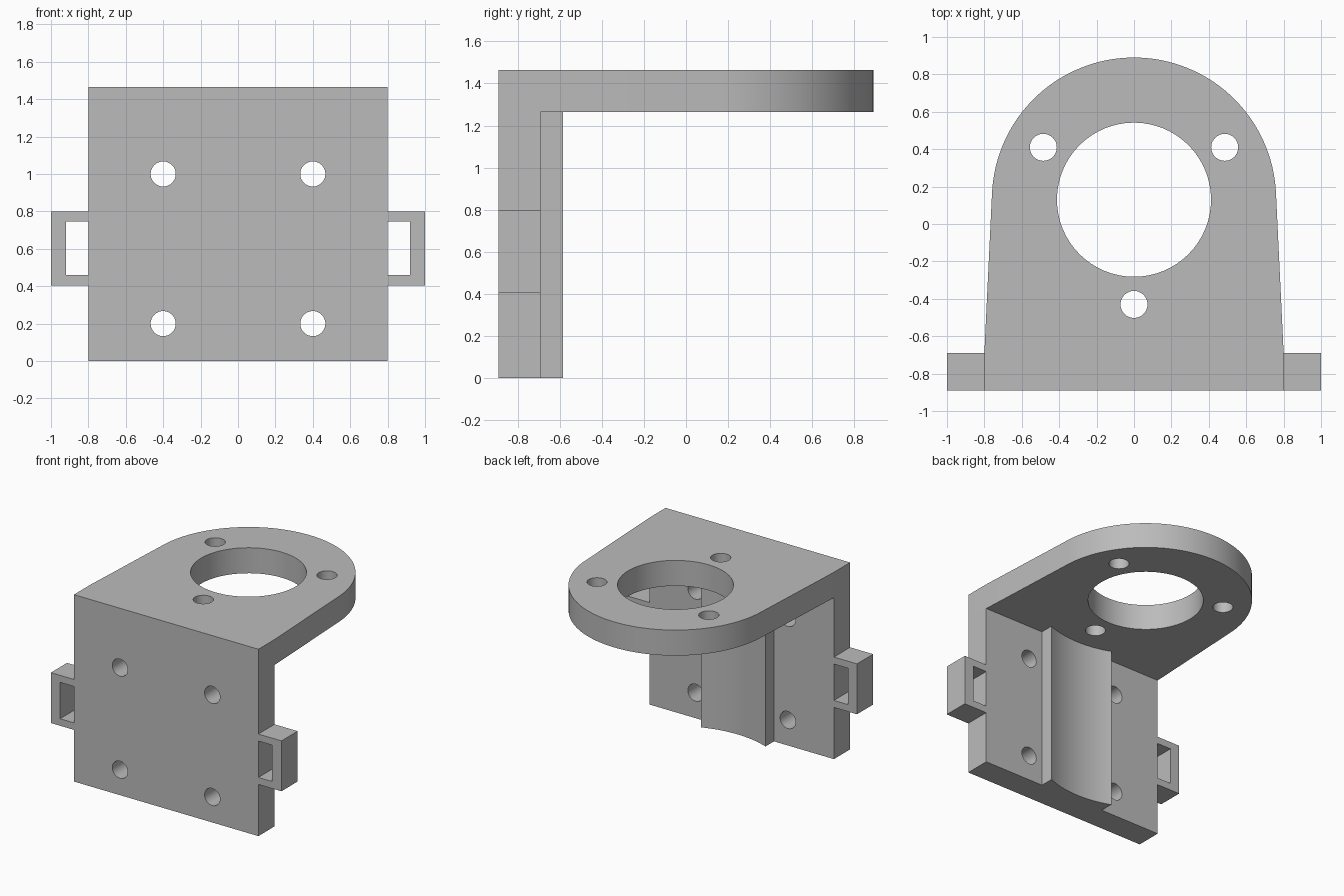
import bpy
import bmesh
from math import sin, cos, radians, atan2, acos, hypot, pi

cube = bpy.data.objects.get("Cube")
if cube:
    bpy.data.objects.remove(cube, do_unlink=True)

grey = bpy.data.materials.new("light grey")
grey.use_nodes = True
colour = (0.5, 0.5, 0.5, 1)
grey.diffuse_color = colour
grey.node_tree.nodes["Principled BSDF"].inputs["Base Color"].default_value = colour

FRONT, BACK = -0.89, -0.69      # wall faces
HALF_W = 0.8                    # half width of the wall
UNDER, TOP = 1.265, 1.465       # shelf faces
CENTRE_Y = 0.13                 # bore axis


def prism(name, outline, lo, hi, plane="XY"):
    """Extrude an outline from lo to hi, along z (XY) or along y (XZ)."""
    bm = bmesh.new()
    place = (lambda a, b, h: (a, b, h)) if plane == "XY" else (lambda a, b, h: (a, h, b))
    rings = [[bm.verts.new(place(a, b, h)) for a, b in outline] for h in (lo, hi)]
    for ring in rings:
        bm.faces.new(ring)
    n = len(outline)
    for i in range(n):
        j = (i + 1) % n
        bm.faces.new((rings[0][i], rings[0][j], rings[1][j], rings[1][i]))
    bmesh.ops.recalc_face_normals(bm, faces=bm.faces)
    mesh = bpy.data.meshes.new(name)
    bm.to_mesh(mesh)
    bm.free()
    mesh.materials.append(grey)
    obj = bpy.data.objects.new(name, mesh)
    bpy.context.collection.objects.link(obj)
    return obj


def arc(cx, cy, r, start, end, steps):
    angles = [start + (end - start) * i / steps for i in range(steps + 1)]
    return [(cx + r * cos(t), cy + r * sin(t)) for t in angles]


def select_only(obj):
    bpy.ops.object.select_all(action="DESELECT")
    obj.select_set(True)
    bpy.context.view_layer.objects.active = obj


def drill(obj, holes, lo, hi, plane="XY"):
    """Cut round holes given as (a, b, radius)."""
    for a, b, r in holes:
        cutter = prism("hole_cutter", arc(a, b, r, 0, 2 * pi, 64)[:-1], lo - 0.1, hi + 0.1, plane)
        cutter.hide_render = True
        select_only(obj)
        mod = obj.modifiers.new("hole", "BOOLEAN")
        mod.operation = "DIFFERENCE"
        mod.solver = "EXACT"
        mod.object = cutter
        bpy.ops.object.modifier_apply(modifier=mod.name)
        bpy.data.objects.remove(cutter, do_unlink=True)


def smooth(obj):
    select_only(obj)
    bpy.ops.object.shade_smooth_by_angle(angle=radians(30))


# Upright wall with four screw holes
wall = prism("upright_wall", [(-HALF_W, 0), (HALF_W, 0), (HALF_W, UNDER), (-HALF_W, UNDER)],
             FRONT, BACK, "XZ")
drill(wall, [(x, z, 0.067) for x in (-0.4, 0.4) for z in (0.2, 1.0)], FRONT, BACK, "XZ")
smooth(wall)

# Round-ended shelf, its sides running tangent into the arc
radius = 0.76
dy = BACK - CENTRE_Y
tangent = atan2(dy, HALF_W) + acos(radius / hypot(HALF_W, dy))
outline = [(-HALF_W, BACK), (-HALF_W, FRONT), (HALF_W, FRONT), (HALF_W, BACK)]
outline += arc(0, CENTRE_Y, radius, tangent, pi - tangent, 64)
shelf = prism("round_shelf", outline, UNDER, TOP)
bolts = [(0.56 * cos(radians(a)), CENTRE_Y + 0.56 * sin(radians(a)), 0.072) for a in (30, 150, 270)]
drill(shelf, [(0, CENTRE_Y, 0.412)] + bolts, UNDER, TOP)
smooth(shelf)

# Hollowed cradle on the back of the wall, coaxial with the bore
half, rim = 0.28, -0.585
drop = rim - CENTRE_Y
hollow = arc(0, CENTRE_Y, hypot(half, drop), atan2(drop, half), atan2(drop, -half), 24)
cradle = prism("hollow_cradle", [(-half, BACK), (half, BACK)] + hollow, 0, UNDER)
smooth(cradle)

# Strap loops on both sides
loop = [(0.8, 0.405), (1.0, 0.405), (1.0, 0.8), (0.8, 0.8),
        (0.8, 0.745), (0.92, 0.745), (0.92, 0.46), (0.8, 0.46)]
for name, side in (("left_strap_loop", 1), ("right_strap_loop", -1)):
    prism(name, [(side * x, z) for x, z in loop], FRONT, BACK, "XZ")
